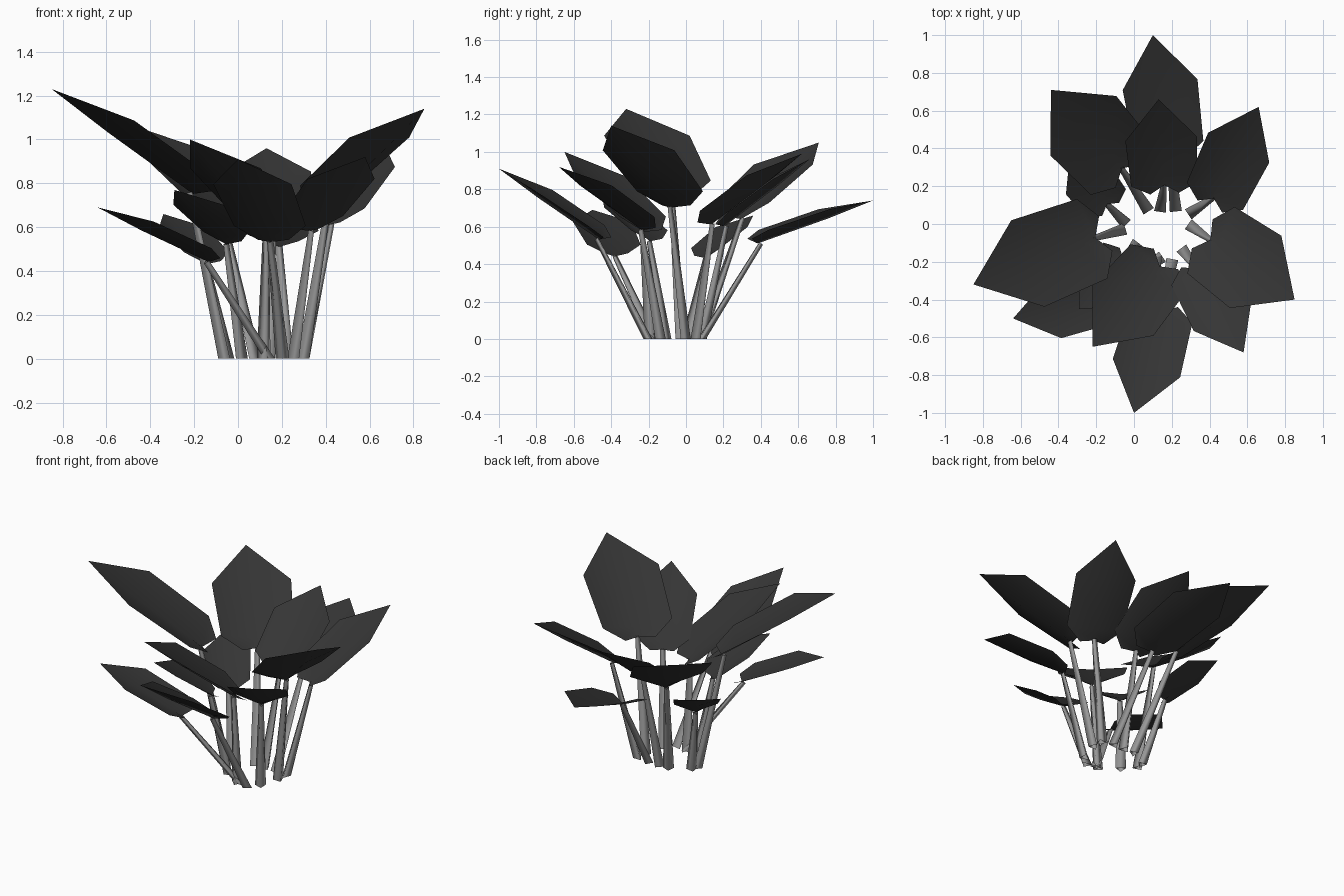
import bpy, bmesh
from mathutils import Vector

cube = bpy.data.objects.get("Cube")
if cube:
    bpy.data.objects.remove(cube, do_unlink=True)

UP = Vector((0, 0, 1))


def material(name, rgb):
    m = bpy.data.materials.new(name)
    m.use_nodes = True
    col = (*rgb, 1.0)
    m.diffuse_color = col
    b = next(n for n in m.node_tree.nodes if n.type == 'BSDF_PRINCIPLED')
    b.inputs["Base Color"].default_value = col
    b.inputs["Roughness"].default_value = 0.8
    return m


LEAF = material("dark charcoal leaf", (0.035, 0.035, 0.035))
STEM = material("grey stem", (0.31, 0.31, 0.31))


def finish(bm, name, mat):
    for f in bm.faces:
        f.smooth = True
    me = bpy.data.meshes.new(name)
    bm.to_mesh(me)
    bm.free()
    me.materials.append(mat)
    ob = bpy.data.objects.new(name, me)
    bpy.context.scene.collection.objects.link(ob)


# Leaf rows: (edge distance, midrib distance, share of half width, edge lift)
PROFILE = [(-0.05, 0.0, 0.4, 0.07), (0.08, 0.1, 0.92, 0.12),
           (0.6, 0.6, 1.0, 0.11)]


def leaf(name, base, tip, width):
    """Single-sheet leaf, cupped along its midrib and cut at the base."""
    base, tip = Vector(base), Vector(tip)
    axis = tip - base
    side = axis.cross(UP).normalized()
    up = side.cross(axis).normalized()
    bm = bmesh.new()
    rows = []
    for edge, rib, w, lift in PROFILE:
        mid = base + axis * edge + up * (lift * width)
        off = side * (w * width / 2)
        rows.append([bm.verts.new(p) for p in
                     (mid - off, base + axis * rib - up * 0.01, mid + off)])
    for a, b in zip(rows, rows[1:]):
        for i in range(2):
            bm.faces.new((a[i], a[i + 1], b[i + 1], b[i]))
    end = bm.verts.new(tip)
    for i in range(2):
        bm.faces.new((rows[-1][i], rows[-1][i + 1], end))
    finish(bm, name, LEAF)


def stem(name, foot, top):
    """Three-sided stem, flat on its upper side and tapering to the leaf."""
    foot, top = Vector(foot), Vector(top)
    axis = top - foot
    side = axis.cross(UP).normalized()
    inward = side.cross(axis).normalized()
    bm = bmesh.new()
    rings = []
    for centre, r in ((foot, 0.032), (top, 0.015)):
        ring = [centre + d * r for d in
                (side + inward * 0.5, inward * 0.5 - side, -inward)]
        if centre is foot:
            for p in ring:
                p.z = 0.0
        rings.append([bm.verts.new(p) for p in ring])
    for i in range(3):
        j = (i + 1) % 3
        bm.faces.new((rings[0][i], rings[0][j], rings[1][j], rings[1][i]))
    bmesh.ops.recalc_face_normals(bm, faces=bm.faces)
    finish(bm, name, STEM)


# name: stem foot (x, y), leaf base, leaf tip, leaf width
PLANT = {
    "back_low": ((.22, .08), (.19, .38, .52), (.1, 1, .74), .4),
    "back_high": ((.14, .08), (.16, .2, .61), (.13, .66, .96), .38),
    "back_right": ((.07, .08), (-.06, .29, .65), (-.44, .71, 1.05), .47),
    "back_left": ((.3, .06), (.42, .13, .62), (.66, .62, .99), .36),
    "left": ((.3, -.01), (.4, -.08, .71), (.85, -.4, 1.14), .47),
    "front_left": ((.26, -.14), (.33, -.23, .59), (.58, -.68, .92), .35),
    "front_low": ((.2, -.2), (.15, -.46, .54), (0, -1, .91), .37),
    "front_high": ((.12, -.19), (.14, -.22, .58), (-.22, -.65, 1), .42),
    "right_low": ((.14, -.18), (-.13, -.38, .45), (-.64, -.5, .69), .32),
    "right_high": ((-.06, -.03), (-.2, -.07, .76), (-.85, -.32, 1.23), .49),
    "small_back": ((-.05, .01), (-.14, .1, .44), (-.34, .36, .66), .28),
    "small_front": ((.01, -.11), (-.05, -.19, .53), (-.29, -.45, .77), .31),
}
for name, (foot, base, tip, width) in PLANT.items():
    leaf(name + "_leaf", base, tip, width)
    # The stem meets the leaf just under its base
    join = Vector(base).lerp(Vector(tip), 0.03) - UP * 0.015
    stem(name + "_stem", (*foot, 0), join)
